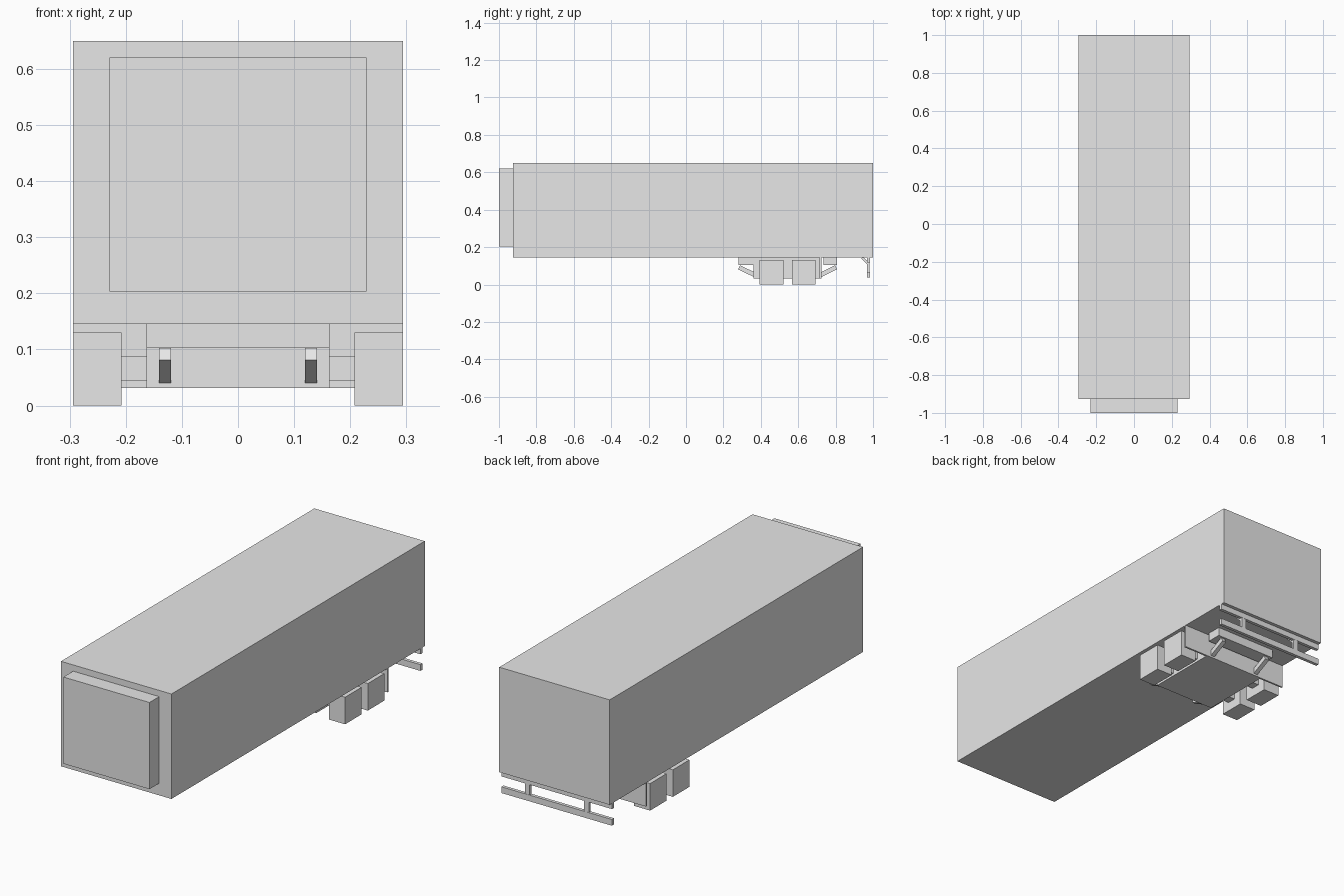
import bpy
import math

cube = bpy.data.objects.get("Cube")
if cube:
    bpy.data.objects.remove(cube, do_unlink=True)

GREY = (0.8, 0.8, 0.8, 1)
grey = bpy.data.materials.new("plain grey")
grey.use_nodes = True
grey.diffuse_color = GREY
grey.node_tree.nodes["Principled BSDF"].inputs["Base Color"].default_value = GREY


def box(name, x, y, z):
    """Axis-aligned box from three (low, high) ranges."""
    mid = [(a + b) / 2 for a, b in (x, y, z)]
    bpy.ops.mesh.primitive_cube_add(size=1, location=mid)
    ob = bpy.context.object
    ob.name = name
    ob.scale = [b - a for a, b in (x, y, z)]
    ob.data.materials.append(grey)
    return ob


def strut(name, x, width, start, end, thick):
    """Square-ended bar between two (y, z) points at a given x."""
    dy, dz = end[0] - start[0], end[1] - start[1]
    ob = box(name, (x - width / 2, x + width / 2), (0, math.hypot(dy, dz)), (0, thick))
    ob.location = (x, (start[0] + end[0]) / 2, (start[1] + end[1]) / 2)
    ob.rotation_euler.x = math.atan2(dz, dy)
    return ob


FLOOR = 0.145
HALF = 0.294
FRAME = 0.163

# Cargo box and the cooling unit on its front wall
box("cargo_box", (-HALF, HALF), (-0.926, 1), (FLOOR, 0.65))
box("cooling_unit", (-0.229, 0.229), (-1, -0.926), (0.203, 0.62))

# Undercarriage block with a mounting beam at each end
box("undercarriage", (-FRAME, FRAME), (0.362, 0.724), (0.031, FLOOR))
box("front_beam", (-FRAME, FRAME), (0.28, 0.362), (0.103, FLOOR))
box("rear_beam", (-FRAME, FRAME), (0.735, 0.807), (0.103, FLOOR))

# Axles
for label, y in (("front", 0.457), ("rear", 0.63)):
    box(label + "_axle", (-0.21, 0.21), (y - 0.022, y + 0.022), (0.044, 0.088))

# Rear underrun bars
box("bumper_top_bar", (-HALF, HALF), (0.967, 0.983), (0.118, FLOOR))
box("bumper_low_bar", (-HALF, HALF), (0.967, 0.983), (0.038, 0.068))

# Parts repeated on both sides
for side, s in (("left", 1), ("right", -1)):
    for label, y in (("front", 0.457), ("rear", 0.63)):
        box(f"{label}_{side}_wheel", sorted((s * 0.208, s * HALF)),
            (y - 0.063, y + 0.063), (0, 0.13))
    box(side + "_mud_flap", sorted((s * FRAME, s * HALF)), (0.715, 0.724), (0.031, FLOOR))
    strut(side + "_front_strut", s * 0.13, 0.022, (0.284, 0.092), (0.37, 0.05), 0.024)
    strut(side + "_rear_strut", s * 0.13, 0.022, (0.716, 0.05), (0.803, 0.092), 0.024)
    box(side + "_bumper_post", sorted((s * 0.145, s * 0.17)), (0.968, 0.982), (0.05, 0.13))
    strut(side + "_bumper_brace", s * 0.157, 0.024, (0.942, 0.143), (0.972, 0.113), 0.014)
